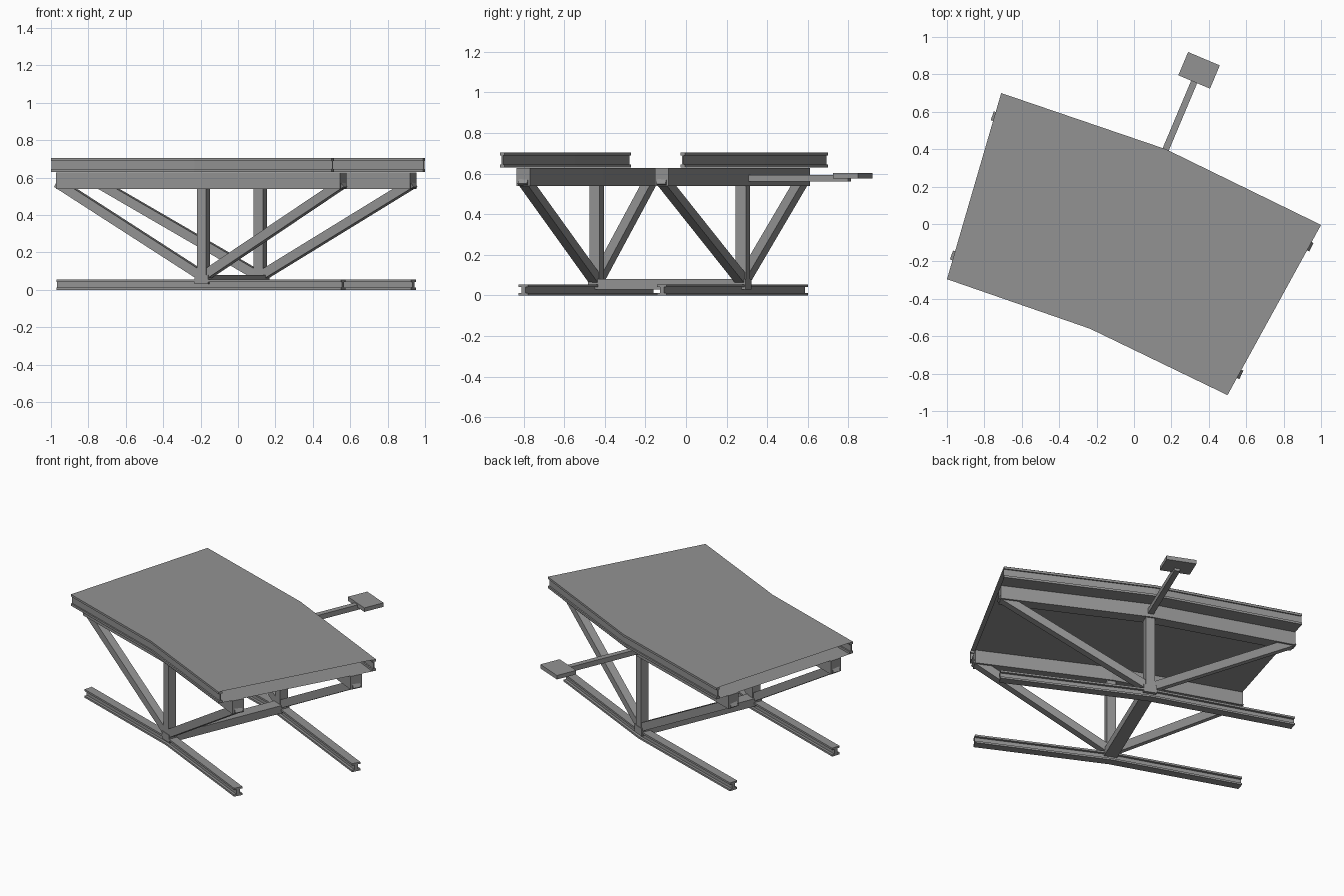
import bpy, bmesh
from mathutils import Vector, Matrix

if "Cube" in bpy.data.objects:
    bpy.data.objects.remove(bpy.data.objects["Cube"], do_unlink=True)

steel = bpy.data.materials.new("steel_grey")
steel.use_nodes = True
GREY = (0.29, 0.29, 0.29, 1)
steel.diffuse_color = GREY
steel.node_tree.nodes["Principled BSDF"].inputs["Base Color"].default_value = GREY

# Plan of the deck: three stations (right end, bend, left end) on each long side
FRONT = [Vector(p) for p in ((-1, -0.295, 0), (-0.235, -0.56, 0), (0.5, -0.915, 0))]
BACK = [Vector(p) for p in ((-0.71, 0.7, 0), (0.17, 0.4, 0), (1, -0.005, 0))]
ACROSS = [(b - f).normalized() for f, b in zip(FRONT, BACK)]
UP = Vector((0, 0, 1))
INSET = 0.13  # chord centre line, measured in from the deck edge


def finish(name, bm):
    bmesh.ops.recalc_face_normals(bm, faces=bm.faces)
    mesh = bpy.data.meshes.new(name)
    bm.to_mesh(mesh)
    bm.free()
    mesh.materials.append(steel)
    obj = bpy.data.objects.new(name, mesh)
    bpy.context.collection.objects.link(obj)
    return obj


def station(side, i, inset, z):
    """Point at one station, moved in from the front or back deck edge."""
    if side == "front":
        return FRONT[i] + ACROSS[i] * inset + UP * z
    return BACK[i] - ACROSS[i] * inset + UP * z


def bent_member(name, side, profile):
    """Sweep an (inset, z) profile through the three stations."""
    bm = bmesh.new()
    rings = [[bm.verts.new(station(side, i, s, z)) for s, z in profile] for i in range(3)]
    n = len(profile)
    for a, b in zip(rings, rings[1:]):
        for k in range(n):
            bm.faces.new((a[k], a[(k + 1) % n], b[(k + 1) % n], b[k]))
    bm.faces.new(rings[0])
    bm.faces.new(rings[-1])
    return finish(name, bm)


def box_profile(centre, width, low, high):
    a, b = centre - width / 2, centre + width / 2
    return [(a, low), (b, low), (b, high), (a, high)]


def i_profile(centre, width, web, low, high, flange):
    half = [(width / 2, low), (width / 2, low + flange), (web / 2, low + flange),
            (web / 2, high - flange), (width / 2, high - flange), (width / 2, high)]
    return [(centre + x, z) for x, z in half] + [(centre - x, z) for x, z in reversed(half)]


def bar(name, a, b, width, height, side=None):
    """Rectangular bar from a to b, its width lying along side."""
    d = (b - a).normalized()
    x = d.cross(UP) if side is None else side
    x = (x - d * x.dot(d)).normalized()
    z = x.cross(d)
    frame = Matrix((x, d, z)).transposed().to_4x4()
    frame.translation = (a + b) / 2
    bm = bmesh.new()
    size = Matrix.Diagonal((width, (b - a).length, height, 1))
    bmesh.ops.create_cube(bm, size=1, matrix=frame @ size)
    return finish(name, bm)


# Thin deck sheets above and below the edge rails
for name, z in (("deck_top_sheet", 0.705), ("deck_bottom_sheet", 0.63)):
    bm = bmesh.new()
    bm.faces.new([bm.verts.new(p + UP * z) for p in FRONT + BACK[::-1]])
    finish(name, bm)

for side in ("front", "back"):
    # Edge rail, upper chord and lower rail
    bent_member(side + "_deck_rail", side, i_profile(0.0125, 0.025, 0.008, 0.631, 0.704, 0.014))
    bent_member(side + "_upper_chord", side, box_profile(INSET, 0.075, 0.54, 0.627))
    bent_member(side + "_lower_rail", side, i_profile(INSET, 0.055, 0.022, 0, 0.055, 0.012))
    # Post and two diagonals fanning out from the middle node
    node = station(side, 1, INSET, 0.07)
    bar(side + "_post", station(side, 1, INSET, 0.04), station(side, 1, INSET, 0.56),
        0.055, 0.055, ACROSS[1])
    for i, end in ((0, "right"), (2, "left")):
        bar(f"{side}_{end}_diagonal", node, station(side, i, INSET, 0.572), 0.05, 0.05)

# Cross beam joining the two lower nodes
bar("cross_beam", station("front", 1, INSET - 0.03, 0.055),
    station("back", 1, INSET - 0.03, 0.055), 0.08, 0.05)

# Arm reaching out at the back, with its pad
arm_end = station("back", 1, -0.44, 0.577)
bar("back_arm", station("back", 1, INSET, 0.577), arm_end, 0.035, 0.033)
bar("back_arm_pad", station("back", 1, -0.39, 0.59), station("back", 1, -0.525, 0.59), 0.184, 0.026)
